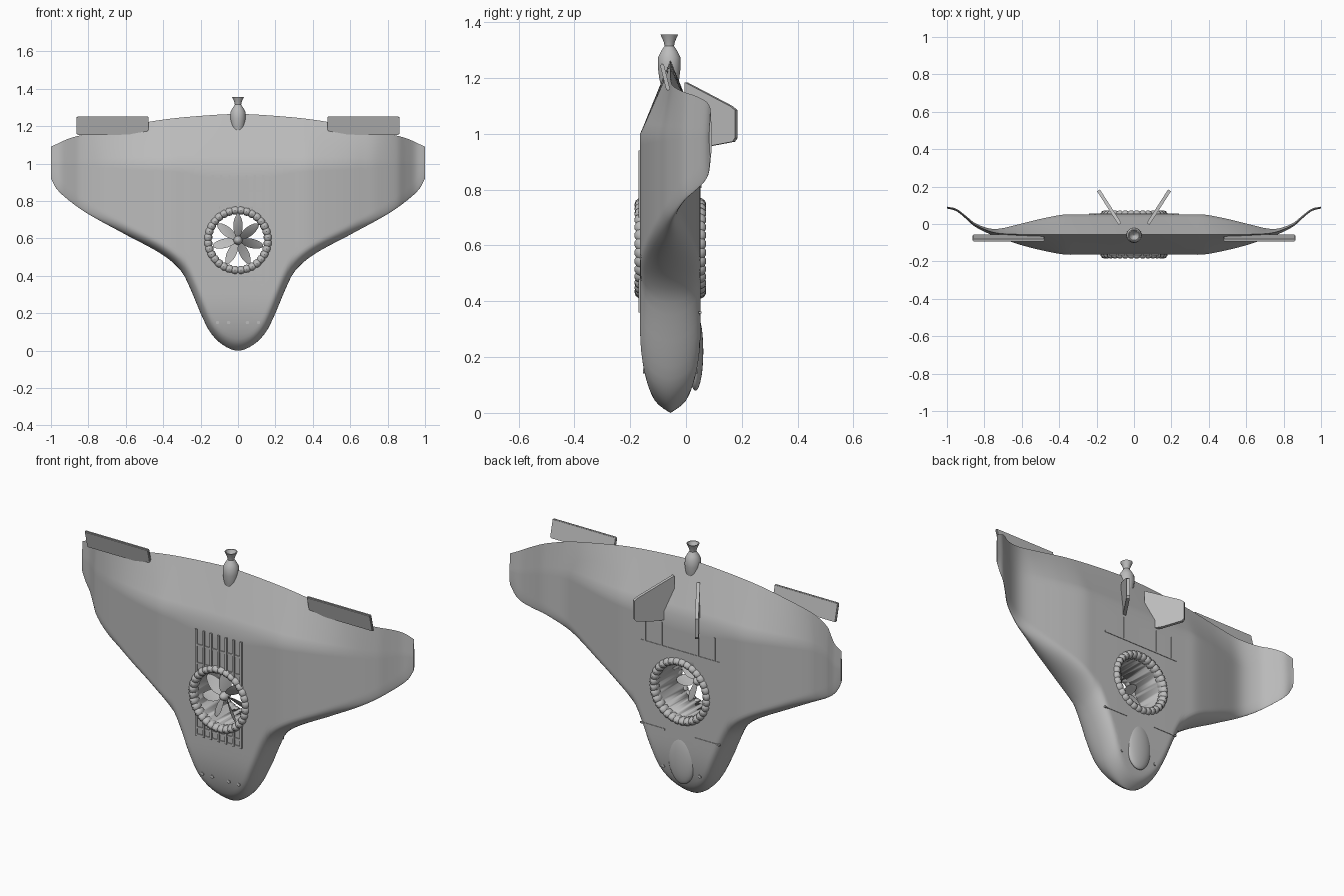
import bpy, bmesh, math
from mathutils import Vector, Matrix

cube = bpy.data.objects.get("Cube")
if cube:
    bpy.data.objects.remove(cube, do_unlink=True)

grey = bpy.data.materials.new("hull_grey")
grey.use_nodes = True
GREY = (0.5, 0.5, 0.5, 1)
grey.diffuse_color = GREY
grey.node_tree.nodes["Principled BSDF"].inputs["Base Color"].default_value = GREY


def finish(name, bm, angle=35):
    bmesh.ops.remove_doubles(bm, verts=bm.verts, dist=0.00005)
    bmesh.ops.recalc_face_normals(bm, faces=bm.faces)
    mesh = bpy.data.meshes.new(name)
    bm.to_mesh(mesh)
    bm.free()
    mesh.materials.append(grey)
    ob = bpy.data.objects.new(name, mesh)
    bpy.context.collection.objects.link(ob)
    bpy.ops.object.select_all(action='DESELECT')
    ob.select_set(True)
    bpy.context.view_layer.objects.active = ob
    bpy.ops.object.shade_smooth_by_angle(angle=math.radians(angle))
    return ob


def curve(pts):
    """Smooth interpolation through (x, value) points."""
    n = len(pts)
    slope = []
    for i in range(n):
        a, b = pts[max(i - 1, 0)], pts[min(i + 1, n - 1)]
        slope.append((b[1] - a[1]) / (b[0] - a[0]))
    slope[0] = 0

    def f(x):
        i = 0
        while i < n - 2 and x > pts[i + 1][0]:
            i += 1
        (x0, y0), (x1, y1) = pts[i], pts[i + 1]
        d = x1 - x0
        t = (x - x0) / d
        return ((2*t**3 - 3*t*t + 1) * y0 + (t**3 - 2*t*t + t) * d * slope[i]
                + (3*t*t - 2*t**3) * y1 + (t**3 - t*t) * d * slope[i + 1])
    return f


def box(bm, center, size, rot=None):
    m = Matrix.Translation(center) @ (rot or Matrix()) @ Matrix.Diagonal((*size, 1))
    bmesh.ops.create_cube(bm, size=1, matrix=m)


def lathe(bm, rings):
    """Bridge equal-length closed loops of points."""
    loops = [[bm.verts.new(p) for p in r] for r in rings]
    for a, b in zip(loops, loops[1:]):
        for j in range(len(a)):
            k = (j + 1) % len(a)
            bm.faces.new((a[j], a[k], b[k], b[j]))
    return loops


# Hull: planform, thickness and camber as functions of the span
lead = curve([(0, 0), (.08, .03), (.15, .1), (.2, .2), (.25, .32), (.3, .42),
              (.4, .51), (.6, .62), (.8, .73), (.9, .8), (.97, .865), (1, .92)])
trail = curve([(0, 1.265), (.2, 1.255), (.4, 1.235), (.6, 1.2), (.8, 1.16), (.9, 1.135), (1, 1.09)])
thick = curve([(0, .108), (.3, .108), (.38, .106), (.5, .083), (.6, .058), (.7, .03), (.78, .014), (.9, .008), (1, .005)])
camber = curve([(0, -.056), (.5, -.056), (.65, -.054), (.75, -.045), (.85, -.005), (.9, .037), (.95, .075), (1, .088)])
CREASE = 1.0


def half_depth(x, z):
    lo, hi = lead(x), trail(x)
    slope = (lead(min(x + .01, 1)) - lead(max(x - .01, 0))) / .02
    d = min(1, max(0, z - lo) / math.hypot(1, slope) / .05)
    edge = math.sqrt(1 - (1 - d) ** 2)
    nose = math.sqrt(1 - (1 - min(1, z / .3)) ** 2)
    tail = 1 if z < CREASE else max(0, (hi - z) / (hi - CREASE))
    return thick(x) * edge * nose * tail


def hull():
    bm = bmesh.new()
    cols = 60
    spans = [math.sin(i / cols * math.pi / 2) * .4 + i / cols * .6 for i in range(cols + 1)]
    spans = [-s for s in spans[:0:-1]] + spans
    rings = []
    for s in spans:
        x = abs(s)
        lo, hi = lead(x), trail(x)
        mid = min(CREASE, lo + .8 * (hi - lo)) if x > .97 else CREASE
        zs = [lo + (mid - lo) * (i / 24) ** 2 for i in range(25)]
        zs += [mid + (hi - mid) * i / 6 for i in range(1, 7)]
        c = camber(x)
        front = [(s, c - half_depth(x, z), z) for z in zs]
        back = [(s, c + half_depth(x, z), z) for z in zs[-2:0:-1]]
        rings.append(front + back)
    loops = lathe(bm, rings)
    bm.faces.new(loops[0])
    bm.faces.new(loops[-1])
    return finish("hull", bm, 25)


body = hull()

# Fan duct cut through the hull
FAN_Z, BORE = .59, .142
TURN = Matrix.Rotation(math.pi / 2, 4, 'X')
bm = bmesh.new()
bmesh.ops.create_cone(bm, cap_ends=True, segments=64, radius1=BORE, radius2=BORE, depth=.6,
                      matrix=Matrix.Translation((0, -.05, FAN_Z)) @ TURN)
cutter = finish("duct_cutter", bm)
cutter.hide_render = True
mod = body.modifiers.new("duct", 'BOOLEAN')
mod.operation, mod.solver, mod.object = 'DIFFERENCE', 'EXACT', cutter
bpy.context.view_layer.objects.active = body
bpy.ops.object.modifier_apply(modifier="duct")
bpy.data.objects.remove(cutter, do_unlink=True)

# Grooved duct rims, front and back
for name, y0, out in (("front_duct_rim", -.155, -1), ("back_duct_rim", .043, 1)):
    bm = bmesh.new()
    rings = []
    for i in range(128):
        a = i / 128 * math.tau
        cut = .005 if i % 4 == 0 else 0
        rings.append([((.16 + (.022 - cut) * math.cos(t)) * math.cos(a),
                       y0 + out * (.029 - cut) * math.sin(t),
                       FAN_Z + (.16 + (.022 - cut) * math.cos(t)) * math.sin(a))
                      for t in [k / 12 * math.tau for k in range(12)]])
    lathe(bm, rings + rings[:1])
    finish(name, bm)

# Fan: hub and seven twisted leaf blades
FAN_Y = -.11
bm = bmesh.new()
bmesh.ops.create_uvsphere(bm, u_segments=20, v_segments=12, radius=.024,
                          matrix=Matrix.Translation((0, FAN_Y, FAN_Z)) @ Matrix.Diagonal((1, 1.5, 1, 1)))
finish("fan_hub", bm)
bm = bmesh.new()
for b in range(7):
    spin = Matrix.Translation((0, FAN_Y, FAN_Z)) @ Matrix.Rotation(b / 7 * math.tau, 4, 'Y')
    rings = []
    for i in range(11):
        t = i / 10
        r = .015 + .122 * t
        w = .008 + .024 * math.sin(math.pi * t ** .8) ** .7 if 0 < t < 1 else .008
        twist = math.radians(50 - 25 * t)
        u = Vector((math.cos(twist), math.sin(twist), 0))
        n = Vector((-u.y, u.x, 0)) * .003
        c = Vector((0, 0, r))
        rings.append([spin @ p for p in (c - u * w, c - n, c + u * w, c + n)])
    loops = lathe(bm, rings)
    bm.faces.new(loops[0])
    bm.faces.new(loops[-1])
finish("fan_blades", bm)


# Grille rails on the front, broken around the duct
def rail(bm, x, y, z0, z1):
    gap = math.sqrt(max(0, .16 ** 2 - x * x))
    for a, b in ((z0, min(z1, FAN_Z - gap)), (max(z0, FAN_Z + gap), z1)):
        if b > a:
            box(bm, (x, y, (a + b) / 2), (.012, .014, b - a))


bm = bmesh.new()
for i in range(-3, 4):
    rail(bm, i * .045, -.164, .36, .94)
for z in (.855, .755, .405, .365):
    box(bm, (0, -.163, z), (.28, .012, .01))
finish("front_grille", bm)

# Panel lines on the back
bm = bmesh.new()
box(bm, (0, .05, .81), (.48, .01, .008))
for s in (-1, 1):
    for x in (.11, .21):
        box(bm, (s * x, .05, .875), (.008, .01, .13))
    box(bm, (s * .165, .05, .36), (.15, .01, .008))
finish("back_panel_lines", bm)

# Nose ports
bm = bmesh.new()
for x in (-.11, -.05, .05, .11):
    for side in (-1, 1):
        y = camber(0) + side * half_depth(abs(x), .15)
        bmesh.ops.create_cone(bm, cap_ends=True, segments=12, radius1=.009, radius2=.009, depth=.008,
                              matrix=Matrix.Translation((x, y, .15)) @ TURN)
finish("nose_ports", bm)

# Teardrop pod on the back of the nose
bm = bmesh.new()
bmesh.ops.create_uvsphere(bm, u_segments=32, v_segments=20, radius=1,
                          matrix=Matrix.Translation((0, .034, .22)) @ Matrix.Diagonal((.08, .028, .14, 1)))
finish("nose_pod", bm)

# Tail rocket with hollow bell
bm = bmesh.new()
profile = [(.001, 1.16), (.028, 1.165), (.036, 1.2), (.041, 1.24), (.04, 1.275), (.03, 1.295), (.017, 1.315),
           (.02, 1.33), (.032, 1.357), (.027, 1.357), (.015, 1.33), (.001, 1.32)]
lathe(bm, [[(r * math.cos(k / 32 * math.tau), -.06 + r * math.sin(k / 32 * math.tau), z)
            for k in range(32)] for r, z in profile])
finish("tail_rocket", bm)

# Elevons and canted fins, one per side
for name, s in (("left", 1), ("right", -1)):
    bm = bmesh.new()
    box(bm, (s * .67, -.075, 1.203), (.385, .014, .1), Matrix.Rotation(math.radians(14), 4, 'X'))
    bmesh.ops.bevel(bm, geom=bm.edges[:], offset=.004, segments=2, affect='EDGES')
    finish(name + "_elevon", bm)

    bm = bmesh.new()
    n = Vector((s * .17, -.11, 0)).normalized() * .009
    outline = [(0, 1.185), (.9, 1.1), (1, 1.085), (1, .985), (.95, .972), (.45, .955), (0, .955)]
    pts = [Vector((s * (.075 + .115 * t), .0 + .18 * t, z)) for t, z in outline]
    loops = lathe(bm, [[p - n for p in pts], [p + n for p in pts]])
    bm.faces.new(loops[0])
    bm.faces.new(loops[1])
    finish(name + "_fin", bm)
